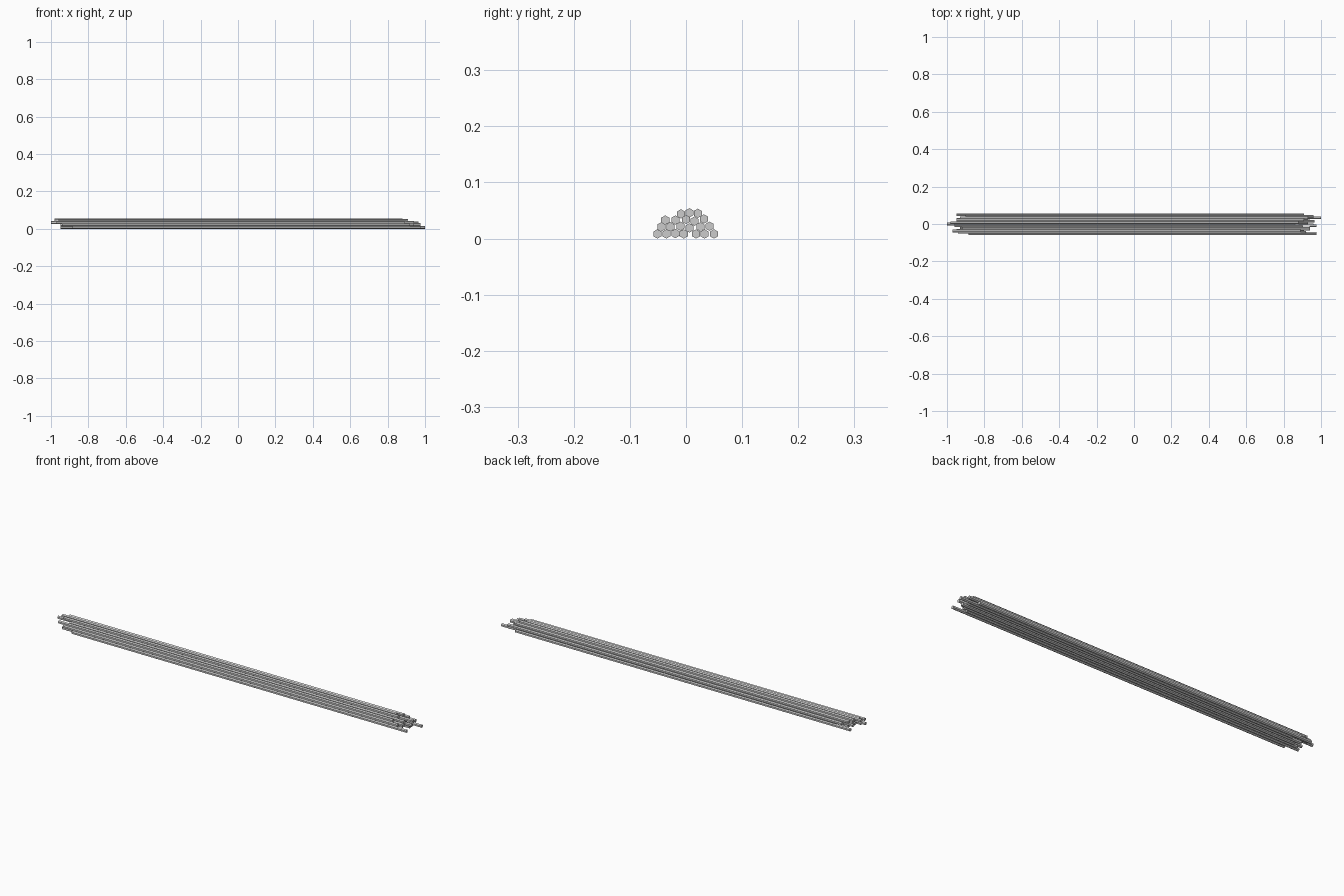
import bpy, bmesh, math
from mathutils import Matrix

if "Cube" in bpy.data.objects:
    bpy.data.objects.remove(bpy.data.objects["Cube"])

RADIUS = 0.0083
LENGTH = 1.86

# Each layer of the stack: (y, z, lengthwise slide) per rod
layers = [
    [(-.051, .0083, .045), (-.035, .0083, -.02), (-.019, .009, .0), (-.004, .0083, .03),
     (.018, .0083, .01), (.033, .0083, .07), (.050, .0083, -.02)],
    [(-.044, .021, -.01), (-.028, .021, .01), (-.010, .022, .045), (.006, .019, .0),
     (.026, .021, -.02), (.042, .022, .03)],
    [(-.037, .033, -.04), (-.019, .033, .01), (.000, .034, -.07), (.015, .031, .035),
     (.032, .035, .0)],
    [(-.009, .044, -.03), (.006, .046, -.05), (.021, .045, -.02)],
]


def rod(name, y, z, slide):
    """Capped six-sided bar lying along x, one corner up."""
    bm = bmesh.new()
    turn = Matrix.Rotation(math.radians(90), 4, 'Y')
    bmesh.ops.create_cone(bm, cap_ends=True, segments=6, radius1=RADIUS,
                          radius2=RADIUS, depth=LENGTH)
    # spin so a corner points up after laying the bar down
    top = max(bm.verts, key=lambda v: v.co.x)
    spin = Matrix.Rotation(-math.atan2(top.co.y, top.co.x), 4, 'Z')
    bmesh.ops.transform(bm, matrix=turn @ spin, verts=bm.verts)
    mesh = bpy.data.meshes.new(name)
    bm.to_mesh(mesh)
    bm.free()
    obj = bpy.data.objects.new(name, mesh)
    obj.location = (slide, y, z)
    bpy.context.collection.objects.link(obj)


# Stack of loose rods
for row, rods in enumerate(layers):
    for i, (y, z, slide) in enumerate(rods):
        rod(f"rod_layer{row + 1}_{i + 1}", y, z, slide)
